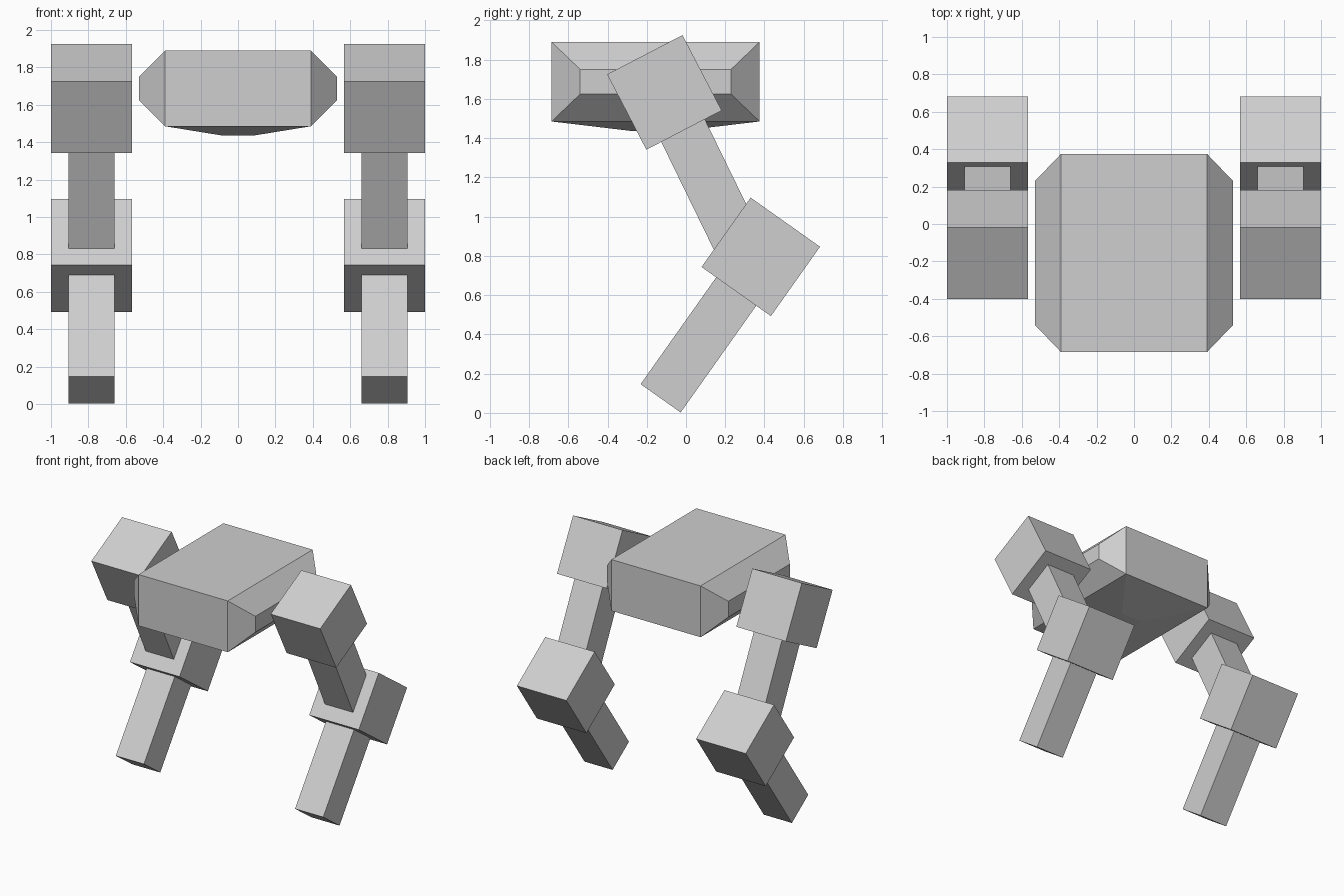
import bpy, bmesh
from math import radians
from mathutils import Matrix, Vector

default = bpy.data.objects.get("Cube")
if default:
    bpy.data.objects.remove(default, do_unlink=True)

# Single flat colour
GREY = (0.62, 0.62, 0.62, 1)
grey = bpy.data.materials.new("plain_grey")
grey.use_nodes = True
grey.diffuse_color = GREY
grey.node_tree.nodes["Principled BSDF"].inputs["Base Color"].default_value = GREY


def add_object(name, bm):
    mesh = bpy.data.meshes.new(name)
    bmesh.ops.recalc_face_normals(bm, faces=bm.faces)
    bm.to_mesh(mesh)
    bm.free()
    mesh.materials.append(grey)
    obj = bpy.data.objects.new(name, mesh)
    bpy.context.collection.objects.link(obj)
    return obj


def box(size):
    bm = bmesh.new()
    bmesh.ops.create_cube(bm, size=1, matrix=Matrix.Diagonal((*size, 1)))
    return bm


def block(name, size, location, tilt):
    obj = add_object(name, box(size))
    obj.location = location
    obj.rotation_euler.x = radians(tilt)


def limb(name, x, start, length, tilt):
    """Square bar hanging from its start point, swung about the x axis."""
    turn = Matrix.Rotation(radians(tilt), 3, "X")
    centre = Vector((x, *start)) + turn @ Vector((0, 0, -length / 2))
    block(name, (0.246, 0.25, length), centre, tilt)


# Body: box with tapered sides and a shallow pointed belly
bm = box((0.78, 1.06, 0.405))
bm.faces.ensure_lookup_table()
for face in list(bm.faces):
    n = face.normal.copy()
    if abs(n.x) > 0.5:
        offset, taper = n * 0.14, Vector((1, 0.725, 0.31))
    elif n.z < -0.5:
        offset, taper = n * 0.048, Vector((0.24, 0.24, 1))
    else:
        continue
    cap = bmesh.ops.extrude_discrete_faces(bm, faces=[face])["faces"][0]
    for v in cap.verts:
        v.co = v.co * taper + offset
body = add_object("body", bm)
body.location = (0, -0.155, 1.6875)

# Legs: hip block, thigh, knee block and shin on each side
HIP, KNEE = (-0.11, 1.633), (0.381, 0.795)
JOINT = (0.433, 0.433, 0.433)
for side, sign in (("left", 1), ("right", -1)):
    x = sign * 0.7835
    block(side + "_hip", JOINT, (x, *HIP), 27.5)
    limb(side + "_thigh", x, HIP, 0.87, 26)
    block(side + "_knee", JOINT, (x, *KNEE), -35.3)
    limb(side + "_shin", x, KNEE, 0.883, -35.3)
